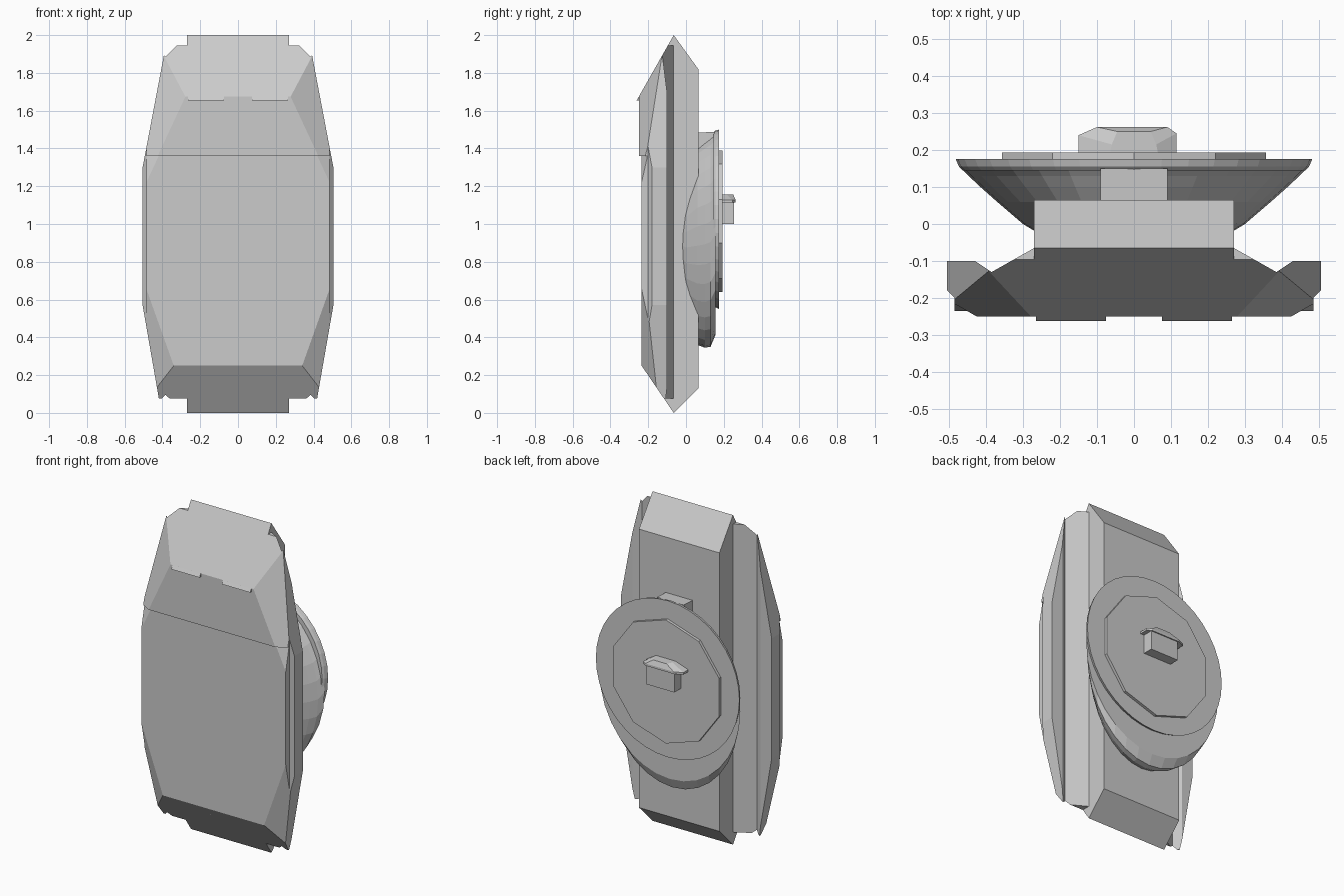
import bpy, bmesh, math
from mathutils import Vector

if "Cube" in bpy.data.objects:
    bpy.data.objects.remove(bpy.data.objects["Cube"])


def finish(name, bm):
    bmesh.ops.recalc_face_normals(bm, faces=bm.faces[:])
    me = bpy.data.meshes.new(name)
    bm.to_mesh(me)
    bm.free()
    ob = bpy.data.objects.new(name, me)
    bpy.context.collection.objects.link(ob)
    return ob


def loft(rings):
    """Join equal-length rings of 3D points and cap both ends."""
    bm = bmesh.new()
    vs = [[bm.verts.new(p) for p in r] for r in rings]
    n = len(vs[0])
    for a, b in zip(vs, vs[1:]):
        for i in range(n):
            j = (i + 1) % n
            bm.faces.new((a[i], a[j], b[j], b[i]))
    bm.faces.new(vs[0])
    bm.faces.new(vs[-1])
    bmesh.ops.recalc_face_normals(bm, faces=bm.faces[:])
    return bm


def cut(bm, co, no):
    """Remove everything beyond a plane and close the opening."""
    geom = bm.verts[:] + bm.edges[:] + bm.faces[:]
    bmesh.ops.bisect_plane(bm, geom=geom, dist=1e-5, plane_co=Vector(co),
                           plane_no=Vector(no).normalized(), clear_outer=True)
    edges = [e for e in bm.edges if e.is_boundary]
    if edges:
        bmesh.ops.edgeloop_fill(bm, edges=edges)


def prism_x(name, yz, x0, x1):
    return finish(name, loft([[(x, y, z) for y, z in yz] for x in (x0, x1)]))


def prism_z(name, xy, z0, z1):
    return finish(name, loft([[(x, y, z) for x, y in xy] for z in (z0, z1)]))


def ellipse(y, rx, zb, zt, n):
    c, h = (zb + zt) / 2, (zt - zb) / 2
    return [(rx * math.sin(2 * math.pi * i / n), y, c + h * math.cos(2 * math.pi * i / n))
            for i in range(n)]


# Front shell: grooved cross-section trimmed by taper, chamfer and slope planes
def shell(name, yf, z0, z1, side_cuts, end_cuts):
    half = [(.27, -.065), (.385, -.13), (.43, -.10), (.505, -.10),
            (.505, -.18), (.485, -.20), (.485, yf)]
    sec = half + [(-x, y) for x, y in reversed(half)]
    bm = loft([[(x, y, z) for x, y in sec] for z in (z0, z1)])
    for co, no in end_cuts:
        cut(bm, co, no)
    for co, no in side_cuts:
        for s in (1, -1):
            cut(bm, (s * co[0], co[1], co[2]), (s * no[0], no[1], no[2]))
    return finish(name, bm)


top_slope = ((0, -.065, 2.0), (0, -.335, .19))
bottom_slope = ((0, -.065, 0), (0, -.25, -.17))
top_taper = ((.505, 0, 1.3), (.5, 0, .095))
bottom_taper = ((.505, 0, .57), (.43, 0, -.075))

shell("front_shell", -.235, .075, 1.36,
      [top_taper, bottom_taper,
       ((.49, -.235, 1.21), (.9, -1.87, .42)),
       ((.49, -.235, .67), (.42, -.70, -.15))],
      [bottom_slope])
shell("upper_shell", -.25, 1.36, 1.945,
      [top_taper, ((.425, -.25, 1.36), (.9, -1.58, .42))],
      [top_slope])

# Lip under the top slope, with a notch in the middle
for s, side in ((1, "right"), (-1, "left")):
    prism_x(side + "_lip", [(-.262, 1.653), (-.24, 1.653), (-.24, 1.691)], s * .075, s * .265)

# Central spine block
prism_x("spine", [(-.065, 0), (.065, .13), (.065, 1.82), (-.065, 2.0),
                  (-.2, 1.762), (-.2, .1985)], -.27, .27)

# Rear housing: tall oval bowl
bowl = [(-.03, .25, .58, 1.20), (0, .30, .45, 1.30), (.06, .37, .36, 1.41),
        (.10, .415, .345, 1.44), (.13, .447, .35, 1.46), (.155, .473, .41, 1.48)]
finish("rear_bowl", loft([ellipse(*r, 32) for r in bowl]))

# Round disc and ten-sided plate
finish("rear_disc", loft([ellipse(.145, .463, .57, 1.485, 40),
                          ellipse(.155, .473, .56, 1.495, 40),
                          ellipse(.176, .482, .55, 1.50, 40)]))
finish("rear_plate", loft([ellipse(y, .375, .64, 1.39, 10) for y in (.17, .193)]))

# Small block at the top of the bowl
prism_x("top_block", [(.05, 1.35), (.15, 1.35), (.15, 1.488), (.05, 1.483)], -.09, .09)

# Rear knob with overhanging roof
prism_z("knob_block", [(-.10, .19), (-.10, .255), (.09, .255), (.09, .19)], 1.0, 1.12)
roof = [(-.15, .19), (-.15, .24), (-.10, .262), (.09, .262), (.115, .245), (.115, .19)]
arch = [(-.065, .19), (-.06, .215), (-.045, .25), (.045, .25), (.06, .215), (.065, .19)]
finish("knob_roof", loft([[(x, y, 1.115) for x, y in roof],
                          [(x, y, 1.128) for x, y in roof],
                          [(x, y, 1.157) for x, y in arch]]))
